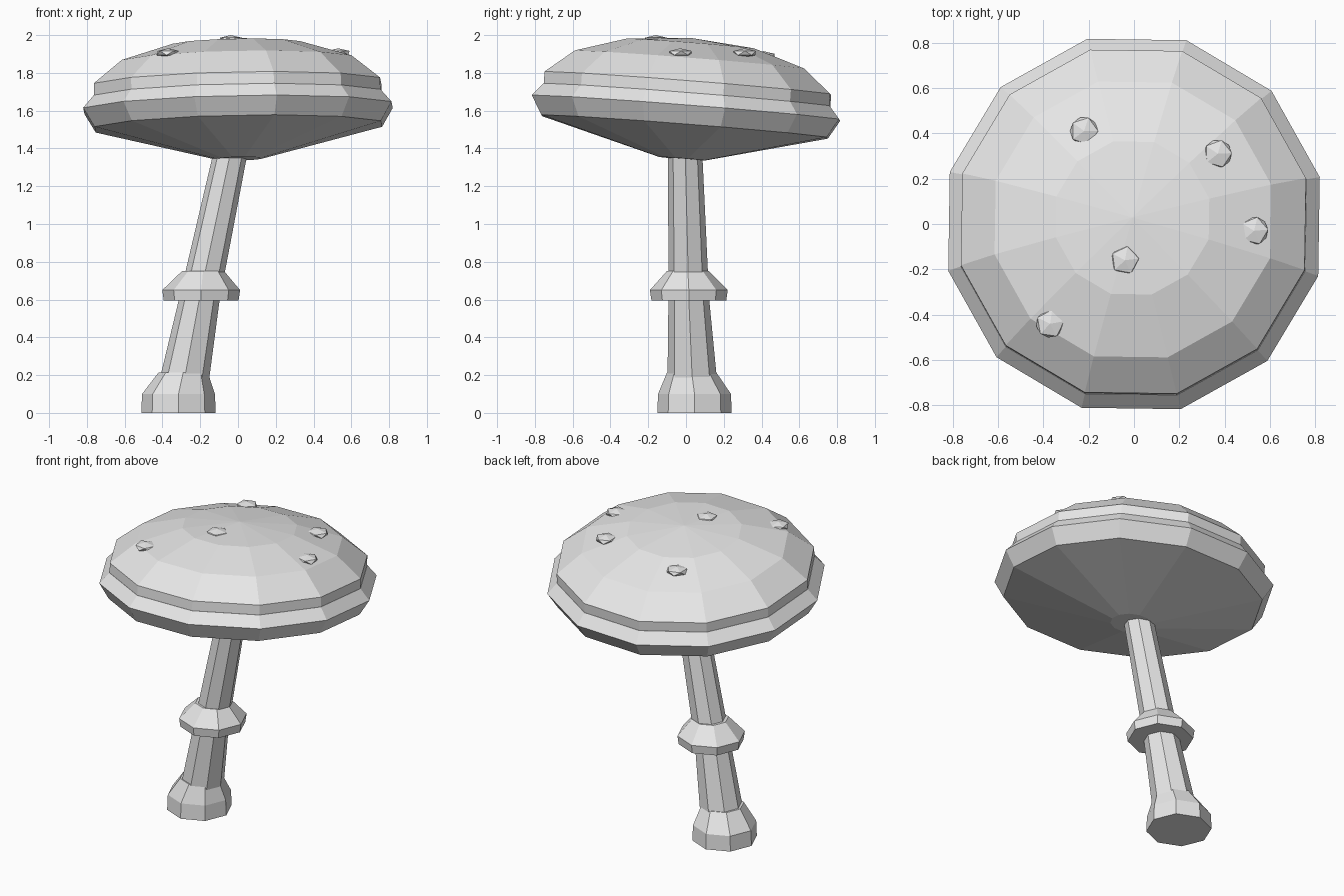
import bpy, bmesh
from math import sin, cos, pi, radians

if "Cube" in bpy.data.objects:
    bpy.data.objects.remove(bpy.data.objects["Cube"], do_unlink=True)

grey = bpy.data.materials.new("plain_grey")
grey.use_nodes = True
colour = (0.8, 0.8, 0.8, 1)
grey.diffuse_color = colour
grey.node_tree.nodes["Principled BSDF"].inputs["Base Color"].default_value = colour


def finish(bm, name):
    """Turn a bmesh into a flat-shaded grey object."""
    bmesh.ops.recalc_face_normals(bm, faces=bm.faces)
    mesh = bpy.data.meshes.new(name)
    bm.to_mesh(mesh)
    bm.free()
    mesh.materials.append(grey)
    ob = bpy.data.objects.new(name, mesh)
    bpy.context.collection.objects.link(ob)
    return ob


def loft(name, rings, sides, phase=0.0):
    """Skin polygon rings (x, y, z, radius); radius 0 makes a point."""
    bm = bmesh.new()
    loops = []
    for x, y, z, r in rings:
        count = sides if r else 1
        angles = [phase + 2 * pi * i / sides for i in range(count)]
        loops.append([bm.verts.new((x + r * cos(a), y + r * sin(a), z)) for a in angles])
    for low, high in zip(loops, loops[1:]):
        for i in range(sides):
            j = (i + 1) % sides
            if len(high) == 1:
                bm.faces.new((low[i], low[j], high[0]))
            else:
                bm.faces.new((low[i], low[j], high[j], high[i]))
    for loop in (loops[0], loops[-1]):
        if len(loop) > 1:
            bm.faces.new(loop)
    return finish(bm, name)


# Leaning stem with its swollen foot and collar
loft("stem", [(-.315, .04, .01, .14), (-.205, .015, .6, .108), (-.035, -.005, 1.4, .09)], 8)
loft("stem_foot", [(-.315, .045, 0, .197), (-.315, .045, .1, .193), (-.29, .03, .215, .13)], 8)
loft("collar", [(-.195, .015, .595, .198), (-.195, .015, .65, .206), (-.185, .01, .75, .112)], 8)

# Tilted cap: a flattened seven-ring dome over a wide rim and shallow underside
turn = radians(14.2)
dome = [(0, 0, .061 + .31 * cos(t), .805 * sin(t)) for t in (pi * k / 7 for k in (4, 3, 2, 1))]
cap = loft("cap_dome", dome + [(0, 0, .371, 0)], 12, turn)
rim = loft("cap_rim", [(0, 0, -.27, .125), (0, 0, -.1, .785), (0, 0, 0, .845), (0, 0, .067, .786)], 12, turn)
for part in (cap, rim):
    part.location.z = 1.615
    part.rotation_euler = (radians(-4.5), radians(-1.1), 0)

# Small flattened warts on the dome
warts = [(-.22, .41, 1.89), (.37, .31, 1.905), (.53, -.03, 1.905), (-.04, -.16, 1.975), (-.37, -.44, 1.905)]
for n, spot in enumerate(warts):
    bm = bmesh.new()
    bmesh.ops.create_icosphere(bm, subdivisions=1, radius=1)
    wart = finish(bm, f"cap_wart_{n + 1}")
    wart.location = spot
    wart.scale = (.069, .069, .025)
    wart.rotation_euler.z = n * 1.3
